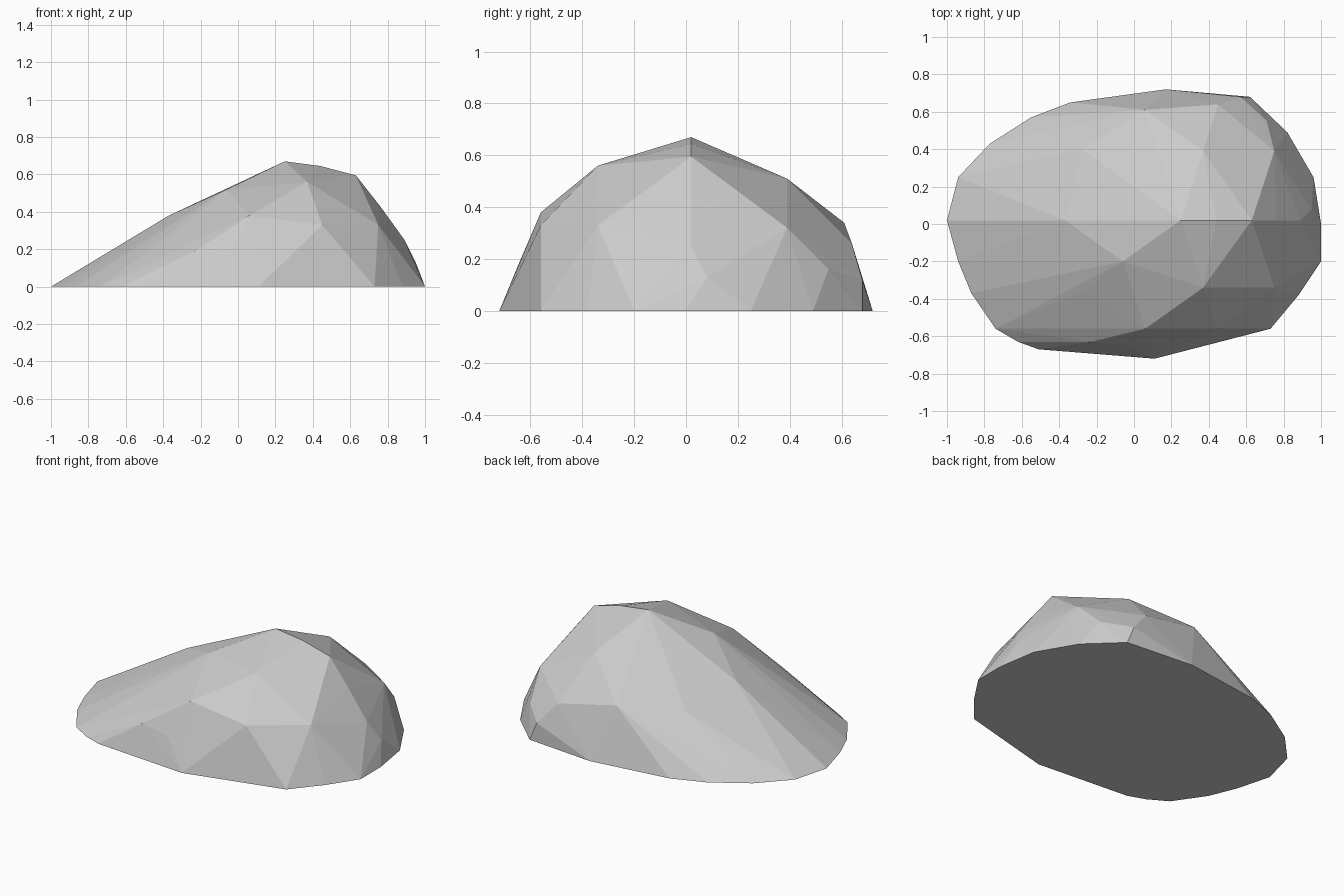
import bpy, bmesh

if "Cube" in bpy.data.objects:
    bpy.data.objects.remove(bpy.data.objects["Cube"])

# Footprint of the boulder on the ground (x, y)
footprint = [(-1, .02), (-.94, .25), (-.77, .43), (-.55, .57), (-.34, .65),
             (.17, .72), (.62, .68), (.82, .49), (.96, .25), (1, 0),
             (1, -.2), (.88, -.38), (.73, -.56), (.11, -.72), (-.51, -.67),
             (-.62, -.63), (-.74, -.56), (-.87, -.37), (-.94, -.2)]

# Corners of the facets on the upper surface (x, y, z)
corners = [(.25, .02, .67), (.44, .02, .645), (.63, .02, .595),      # ridge
           (-.37, .02, .38), (-.06, -.2, .52), (-.68, .02, .19),     # left slope
           (.37, -.34, .56), (.06, -.56, .38), (.45, -.56, .33),     # front
           (-.28, -.36, .33), (-.23, -.63, .19), (-.04, -.65, .17),
           (.75, -.34, .33), (.76, .02, .43), (.89, .02, .25),       # right end
           (.95, .08, .13), (.75, .39, .32), (.71, .55, .16),
           (.37, .39, .51), (.06, .61, .34), (-.28, .4, .31),        # back
           (.45, .64, .26), (.57, .68, .12)]

# Stretch flat facets over all corners
bm = bmesh.new()
for p in [(x, y, 0) for x, y in footprint] + corners:
    bm.verts.new(p)
hull = bmesh.ops.convex_hull(bm, input=bm.verts[:])
loose = {v for v in hull["geom_interior"] + hull["geom_unused"]
         if isinstance(v, bmesh.types.BMVert) and not v.link_faces}
bmesh.ops.delete(bm, geom=list(loose), context='VERTS')
bmesh.ops.recalc_face_normals(bm, faces=bm.faces[:])

mesh = bpy.data.meshes.new("boulder")
bm.to_mesh(mesh)
bm.free()
boulder = bpy.data.objects.new("boulder", mesh)
bpy.context.collection.objects.link(boulder)
